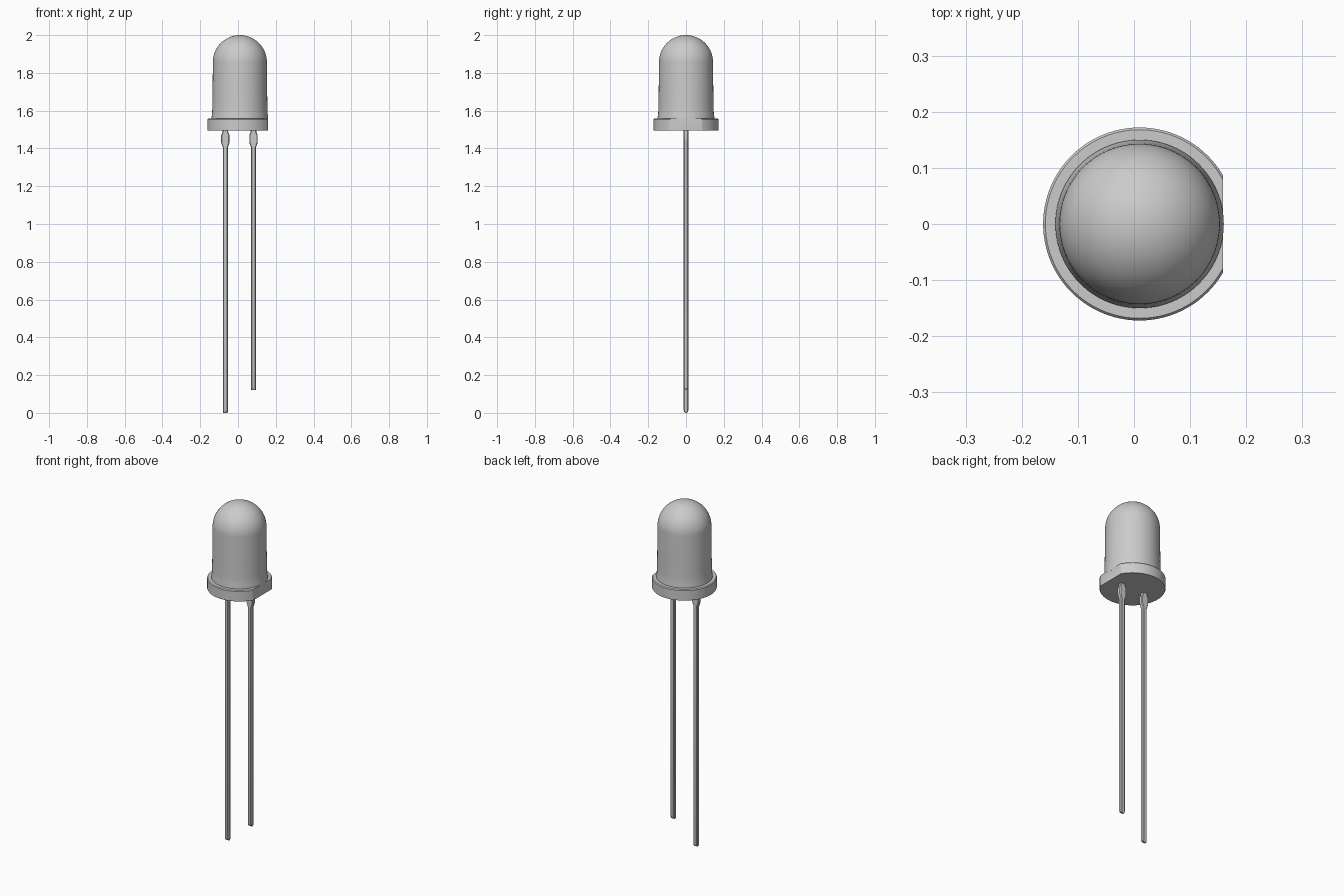
import bpy, bmesh, math
from mathutils import Vector

cube = bpy.data.objects.get("Cube")
if cube:
    bpy.data.objects.remove(cube, do_unlink=True)

AXIS_X = 0.01


def make_material(name, value):
    mat = bpy.data.materials.new(name)
    mat.use_nodes = True
    color = (value, value, value, 1)
    mat.diffuse_color = color
    mat.node_tree.nodes["Principled BSDF"].inputs["Base Color"].default_value = color
    return mat


GREY = make_material("light grey", 0.6)


def finish(name, bm, angle):
    bmesh.ops.recalc_face_normals(bm, faces=bm.faces)
    mesh = bpy.data.meshes.new(name)
    bm.to_mesh(mesh)
    bm.free()
    mesh.materials.append(GREY)
    obj = bpy.data.objects.new(name, mesh)
    bpy.context.collection.objects.link(obj)
    bpy.ops.object.select_all(action="DESELECT")
    obj.select_set(True)
    bpy.context.view_layer.objects.active = obj
    bpy.ops.object.shade_smooth_by_angle(angle=math.radians(angle))
    return obj


def loft(bm, rings):
    """Skin a stack of equal point loops and cap both ends."""
    loops = [[bm.verts.new(p) for p in ring] for ring in rings]
    n = len(loops[0])
    for low, high in zip(loops, loops[1:]):
        for i in range(n):
            j = (i + 1) % n
            bm.faces.new((low[i], low[j], high[j], high[i]))
    bm.faces.new(loops[0])
    bm.faces.new(loops[-1])


def lathe(profile, steps=96):
    bm = bmesh.new()
    angles = [math.tau * i / steps for i in range(steps)]
    loft(bm, [[(AXIS_X + r * math.cos(a), r * math.sin(a), z) for a in angles]
              for r, z in profile])
    return bm


# Domed lens: flared foot, slightly tapered wall, hemispherical top
R, DOME_Z = 0.143, 1.857
profile = [(0.15, 1.55), (0.15, 1.567), (0.1475, 1.58), (0.146, 1.61), (0.145, 1.66)]
profile += [(R * math.cos(t), DOME_Z + R * math.sin(t))
            for t in (math.radians(89.5) * i / 24 for i in range(25))]
finish("lens", lathe(profile), 30)

# Base flange with one flat side
bm = lathe([(0.17, 1.495), (0.172, 1.498), (0.172, 1.554), (0.168, 1.559)])
cut = bmesh.ops.bisect_plane(bm, geom=bm.verts[:] + bm.edges[:] + bm.faces[:],
                             plane_co=Vector((0.159, 0, 0)), plane_no=Vector((1, 0, 0)),
                             clear_outer=True)
edges = [e for e in cut["geom_cut"] if isinstance(e, bmesh.types.BMEdge)]
bmesh.ops.contextual_create(bm, geom=edges)
finish("base_flange", bm, 30)


# Wire leads: chamfered section, rounded tip, wide stop under the flange
def lead(name, x, bottom):
    sections = [(bottom, 0.012, 0.005), (bottom + 0.005, 0.013, 0.009),
                (bottom + 0.014, 0.013, 0.012), (1.405, 0.013, 0.012),
                (1.43, 0.022, 0.012), (1.47, 0.022, 0.012),
                (1.487, 0.015, 0.012), (1.51, 0.015, 0.012)]
    rings = []
    for z, w, d in sections:
        c = 0.35 * min(w, d)
        corners = [(w, c - d), (w, d - c), (w - c, d), (c - w, d),
                   (-w, d - c), (-w, c - d), (c - w, -d), (w - c, -d)]
        rings.append([(x + px, py, z) for px, py in corners])
    bm = bmesh.new()
    loft(bm, rings)
    finish(name, bm, 25)


lead("long_lead", -0.067, 0)
lead("short_lead", 0.082, 0.122)
